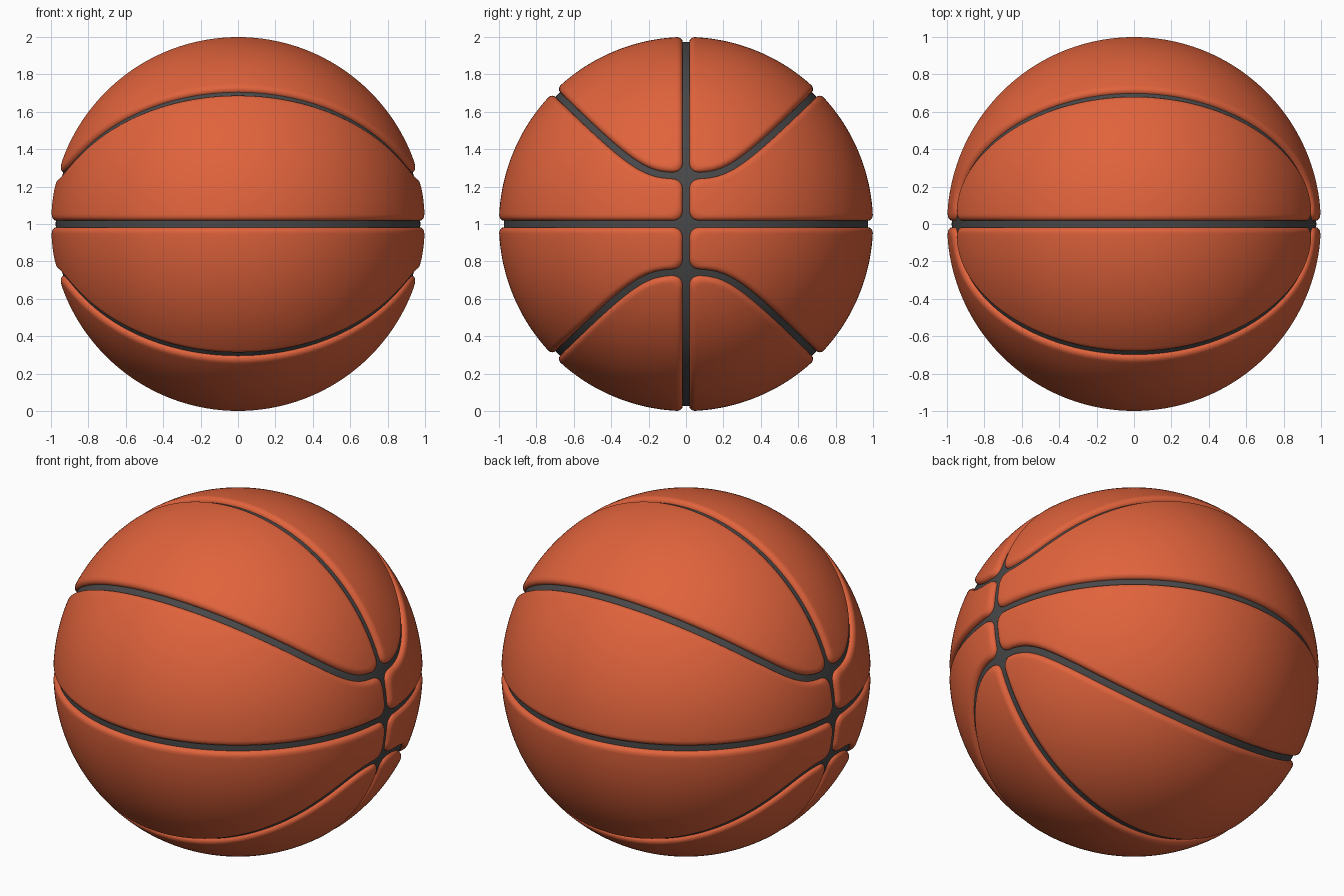
import bpy
import bmesh
from math import sqrt

cube = bpy.data.objects.get("Cube")
if cube:
    bpy.data.objects.remove(cube, do_unlink=True)

FLOOR = 0.018     # half width of the dark seam floor
LIP = 0.05        # distance from the seam where a panel is full height
DEPTH = 0.026     # groove depth
FILLET = 0.065    # rounding of panel corners where seams meet
SIDE = 0.265      # height of the curved seam at the sides
POWER = 3.5       # how tightly the curved seam turns
TOL = 0.0004


def make_material(name, color):
    mat = bpy.data.materials.new(name)
    mat.use_nodes = True
    mat.diffuse_color = color
    bsdf = next(n for n in mat.node_tree.nodes if n.type == "BSDF_PRINCIPLED")
    bsdf.inputs["Base Color"].default_value = color
    bsdf.inputs["Roughness"].default_value = 0.7
    return mat


# Seam fields on the unit sphere
def curved_seam(p):
    """Signed distance to the pair of curved seams."""
    y, z = abs(p.y), abs(p.z)
    c = (y ** POWER + SIDE ** POWER) ** (1 / POWER)
    t = (y / c) ** (POWER - 1)
    slope = sqrt(max(0.1, 1 + t * t - (z - t * y) ** 2))
    return (z - c) / slope


def smooth_min(a, b):
    h = max(FILLET - abs(a - b), 0) / FILLET
    return min(a, b) - h * h * FILLET / 4


def seam_distance(p):
    straight = smooth_min(abs(p.y), abs(p.z))
    return smooth_min(straight, abs(curved_seam(p)))


def find_crossing(field, a, b, fa, fb):
    """Point on the sphere between a and b where the field is zero."""
    lo, hi = a.copy(), b.copy()
    for _ in range(5):
        mid = lo.lerp(hi, fa / (fa - fb)).normalized()
        fm = field(mid)
        if abs(fm) < 1e-6:
            break
        if (fm > 0) == (fa > 0):
            lo, fa = mid, fm
        else:
            hi, fb = mid, fm
    return mid


def cut_along(bm, field):
    """Cut the mesh along the zero line of a field."""
    value = {v: field(v.co) for v in bm.verts}
    on_line = [v for v in bm.verts if abs(value[v]) < TOL]
    for e in list(bm.edges):
        a, b = e.verts
        fa, fb = value[a], value[b]
        if fa * fb < 0 and min(abs(fa), abs(fb)) >= TOL:
            point = find_crossing(field, a.co, b.co, fa, fb)
            new_vert = bmesh.utils.edge_split(e, a, 0.5)[1]
            new_vert.co = point
            on_line.append(new_vert)
    bmesh.ops.connect_verts(bm, verts=on_line)
    bmesh.ops.triangulate(bm, faces=[f for f in bm.faces if len(f.verts) > 3])


def groove_radius(d):
    """Flat floor, then a rounded lip up to the panel surface."""
    if d < FLOOR + TOL:
        return 1 - DEPTH
    t = min((d - FLOOR) / (LIP - FLOOR), 1)
    return 1 - DEPTH * (1 - sqrt(max(0, 1 - (1 - t) ** 2)))


# Sphere cut along every seam, then along the contours of the groove profile
bm = bmesh.new()
bmesh.ops.create_icosphere(bm, subdivisions=7, radius=1)
for v in bm.verts:
    v.co.normalize()
for seam in (lambda p: p.y, lambda p: p.z, curved_seam):
    cut_along(bm, seam)
for t in (0, 0.06, 0.2, 0.45, 0.7, 1):
    level = FLOOR + t * (LIP - FLOOR)
    cut_along(bm, lambda p: seam_distance(p) - level)

# Colour the groove floor and keep its border crisp
for f in bm.faces:
    f.smooth = True
    center = f.calc_center_median().normalized()
    f.material_index = 1 if seam_distance(center) < FLOOR else 0
for e in bm.edges:
    e.smooth = len({f.material_index for f in e.link_faces}) == 1

# Press the grooves in and stand the ball on the ground
for v in bm.verts:
    v.co *= groove_radius(seam_distance(v.co))
for v in bm.verts:
    v.co.z += 1

mesh = bpy.data.meshes.new("ball")
bm.to_mesh(mesh)
bm.free()
mesh.materials.append(make_material("orange rubber", (0.75, 0.125, 0.045, 1)))
mesh.materials.append(make_material("dark grey seam", (0.065, 0.065, 0.068, 1)))
ball = bpy.data.objects.new("ball", mesh)
bpy.context.collection.objects.link(ball)
